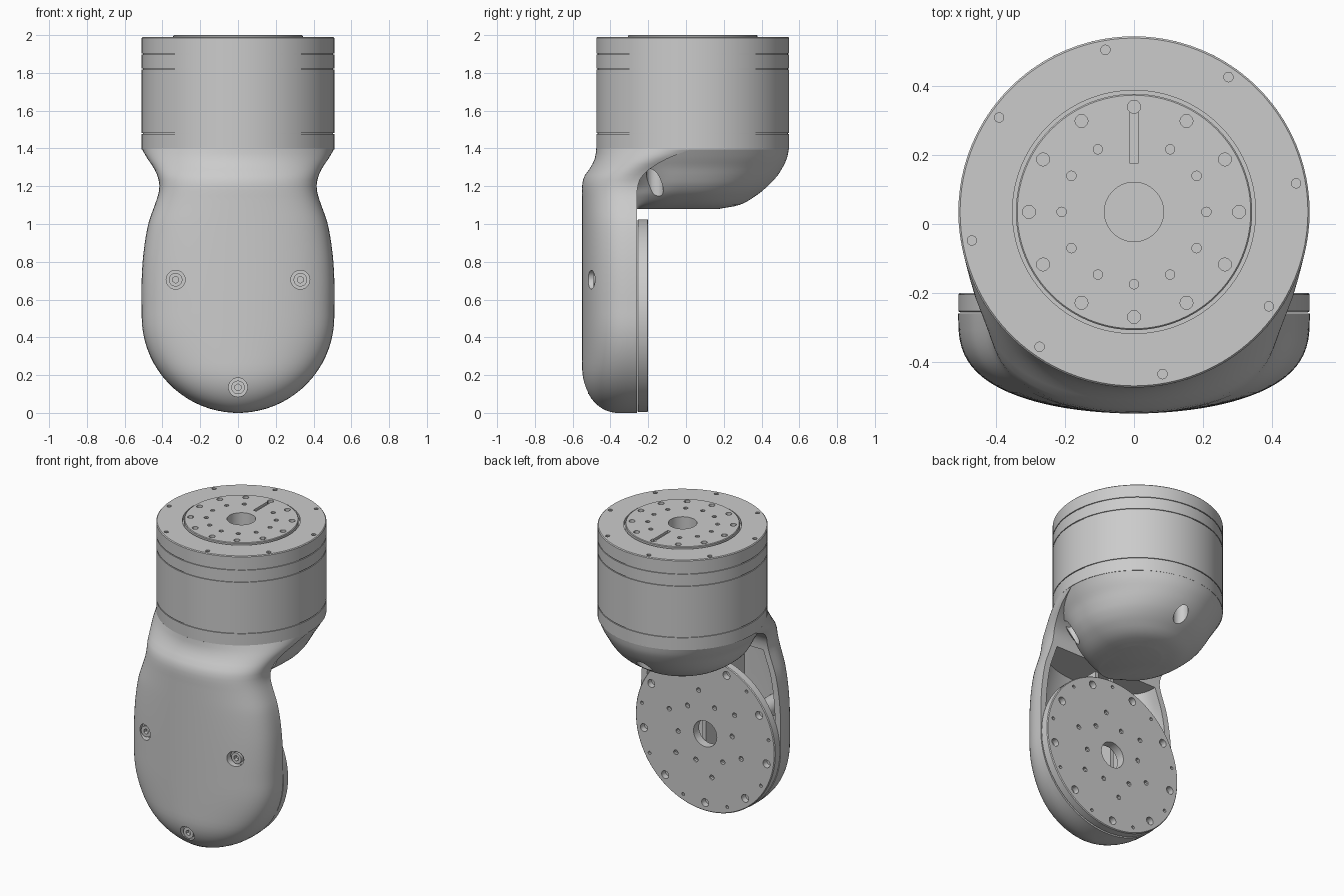
import bpy, bmesh
from math import sin, cos, pi, sqrt, radians
from mathutils import Matrix, Vector

if "Cube" in bpy.data.objects:
    bpy.data.objects.remove(bpy.data.objects["Cube"])

CY, R = 0.035, 0.51      # upper axis position (y), common radius
DZ = 0.515               # flange disc centre height


def curve(tbl, z, k):
    """Smooth (Hermite) lookup of column k in a table keyed by z."""
    if z <= tbl[0][0]:
        return tbl[0][k]
    if z >= tbl[-1][0]:
        return tbl[-1][k]
    i = max(j for j in range(len(tbl) - 1) if tbl[j][0] <= z)

    def slope(j):
        a, b = tbl[max(j - 1, 0)], tbl[min(j + 1, len(tbl) - 1)]
        return (b[k] - a[k]) / (b[0] - a[0])
    h = tbl[i + 1][0] - tbl[i][0]
    t = (z - tbl[i][0]) / h
    return ((2*t**3 - 3*t**2 + 1) * tbl[i][k] + (t**3 - 2*t**2 + t) * h * slope(i)
            + (3*t**2 - 2*t**3) * tbl[i + 1][k] + (t**3 - t**2) * h * slope(i + 1))


def to_object(bm, name):
    bmesh.ops.recalc_face_normals(bm, faces=bm.faces)
    me = bpy.data.meshes.new(name)
    bm.to_mesh(me)
    bm.free()
    ob = bpy.data.objects.new(name, me)
    bpy.context.collection.objects.link(ob)
    return ob


def loft(name, rings, caps=True):
    bm = bmesh.new()
    vs = [[bm.verts.new(p) for p in r] for r in rings]
    n = len(vs[0])
    for a, b in zip(vs, vs[1:]):
        for i in range(n):
            bm.faces.new((a[i], a[(i + 1) % n], b[(i + 1) % n], b[i]))
    if caps:
        bm.faces.new(vs[0])
        bm.faces.new(vs[-1])
    return to_object(bm, name)


def lathe(name, profile, mat, seg=96):
    """Revolve (radius, height) points about z, then place with mat."""
    rings = [[mat @ Vector((r * cos(2*pi*i/seg), r * sin(2*pi*i/seg), h)) for i in range(seg)]
             for r, h in profile]
    return loft(name, rings)


def pegs(name, items, mat):
    """Many cylinders in one mesh: (x, y, z0, z1, radius, sides)."""
    bm = bmesh.new()
    for x, y, z0, z1, r, s in items:
        bmesh.ops.create_cone(bm, cap_ends=True, segments=s, radius1=r, radius2=r, depth=z1 - z0,
                              matrix=mat @ Matrix.Translation((x, y, (z0 + z1) / 2)))
    return to_object(bm, name)


def cut(ob, cutter):
    cutter.hide_render = True
    m = ob.modifiers.new("cut", 'BOOLEAN')
    m.operation, m.solver, m.object = 'DIFFERENCE', 'EXACT', cutter
    bpy.context.view_layer.objects.active = ob
    bpy.ops.object.modifier_apply(modifier=m.name)
    bpy.data.objects.remove(cutter)


def circle(n, r, start, *rest):
    return [(r * cos(radians(start) + 2*pi*i/n), r * sin(radians(start) + 2*pi*i/n), *rest)
            for i in range(n)]


def box(name, lo, hi):
    bm = bmesh.new()
    bmesh.ops.create_cube(bm, size=1)
    for v in bm.verts:
        v.co = [l + (c + 0.5) * (h - l) for c, l, h in zip(v.co, lo, hi)]
    return to_object(bm, name)


# Front shell: stacked horizontal D-sections (z, half width, front y, back y, roundness)
SHELL = [(0.51, .51, -.55, -.26, 3), (0.7, .51, -.55, -.26, 3), (0.85, .50, -.55, -.26, 3),
         (1.0, .475, -.55, -.26, 3), (1.1, .441, -.55, -.26, 3), (1.15, .424, -.55, -.26, 3),
         (1.2, .416, -.55, -.255, 2.9), (1.25, .425, -.54, -.235, 2.7), (1.3, .448, -.505, -.18, 2.4),
         (1.35, .482, -.482, -.09, 2.1), (1.4, .51, -.475, .035, 2)]


def d_section(z, inset=0.0, back=None, n=48):
    w, front, bk, q = [curve(SHELL, z, k) for k in (1, 2, 3, 4)]
    if z < 0.51:
        w = sqrt(R*R - (z - 0.51)**2)
    if z < 0.25:
        front = -.36 - .19 * sqrt(1 - ((.25 - z) / .25)**2.2)
    bk = bk if back is None else back
    w, d = w - inset, bk - (front + inset)
    return [(w * cos(pi*i/n), bk - d * abs(sin(pi*i/n))**(2/q) if 0 < i < n else bk, z)
            for i in range(n + 1)]


zs = [0.51 - 0.51 * cos(pi/2 * (i + .6) / 18.6) for i in range(19)]
zs += [0.51 + 0.89 * i / 32 for i in range(1, 33)]
shell = loft("front_shell", [d_section(z) for z in zs])
cut(shell, loft("cavity", [d_section(0.05 + 1.1 * i / 30, 0.04, -0.24) for i in range(31)]))

# y-axis frame: local (x, y, z) -> world (x, -z, y)
TO_Y = Matrix.Rotation(radians(90), 4, 'X')
SCREWS = [(-.33, .705, .46), (.33, .705, .46), (0, .135, .49)]
cut(shell, pegs("bores", [(x, z, .43, .62, .05, 24) for x, z, d in SCREWS], TO_Y))
bosses = pegs("screw_bosses", [(x, z, .262, d, .06, 24) for x, z, d in SCREWS], TO_Y)
screws = pegs("front_screws", [(x, z, d - .01, d + .03, .036, 20) for x, z, d in SCREWS], TO_Y)
cut(screws, pegs("sockets", [(x, z, d + .005, d + .06, .018, 6) for x, z, d in SCREWS], TO_Y))
for x in (-.06, .06):
    box("inner_rib", (x - .012, -.52, .2), (x + .012, -.275, 1.1))

# Rounded elbow bowl under the upper housing (z, half width, back depth, front depth, squareness)
BOWL = [(1.08, .13, .14, .30, 4), (1.1, .24, .245, .30, 4), (1.15, .335, .335, .31, 3.5),
        (1.2, .388, .40, .32, 3), (1.25, .42, .445, .36, 2.6), (1.3, .447, .477, .42, 2.3),
        (1.35, .48, .5, .47, 2.1), (1.4, .51, .51, .51, 2)]


def bowl_section(z, n=80):
    w, b, f, q = [curve(BOWL, z, k) for k in (1, 2, 3, 4)]
    pts = []
    for i in range(n):
        c, s = cos(2*pi*i/n), sin(2*pi*i/n)
        pts.append((w * c, CY + (b * s if s >= 0 else -f * abs(s)**(2/q)), z))
    return pts


bowl = loft("elbow_bowl", [bowl_section(1.08 + .32 * (i / 24)**1.5) for i in range(25)])
UP = Matrix.Translation((0, CY, 0))
cut(bowl, pegs("bowl_bores", circle(3, .40, -30, 1.0, 1.32, .045, 24), UP))

# Upper housing with groove lines, stepped top and bore
g = .006
prof = [(.44, 1.395), (R, 1.395)]
for z in (1.48, 1.82, 1.90):
    prof += [(R, z - g/2), (R - g, z - g/2), (R - g, z + g/2), (R, z + g/2)]
prof += [(R, 1.985), (.505, 1.99), (.353, 1.99), (.353, 1.965), (.343, 1.965), (.343, 1.996),
         (.339, 2.0), (.086, 2.0), (.086, 1.85), (.01, 1.85)]
housing = lathe("upper_housing", prof, UP)
holes = circle(12, .305, 0, 1.95, 2.05, .019, 12)
holes += [h for i, h in enumerate(circle(12, .21, 0, 1.95, 2.05, .014, 10)) if i != 3]
holes += circle(8, .478, 10, 1.95, 2.05, .014, 10)
cut(housing, pegs("top_holes", holes, UP))
cut(housing, box("slot", (-.011, .175, 1.985), (.011, .335, 2.05)))

# Lower flange disc facing the back
ring = [(.085, .2), (.505, .2), (R, .205), (R, .253), (.505, .257), (.085, .257), (.085, .2)]
AT = TO_Y @ Matrix.Translation((0, DZ, 0))
disc = lathe("flange_disc", ring[:-1], AT @ Matrix.Identity(4))
cut(disc, pegs("disc_bore", [(0, DZ, .1, .4, .085, 48)], TO_Y))
holes = circle(9, .455, -90, .15, .24, .026, 14) + circle(9, .47, -70, .15, .23, .011, 8)
holes += circle(6, .28, 20, .15, .23, .016, 10) + circle(6, .2, -10, .15, .23, .016, 10)
cut(disc, pegs("disc_holes", holes, AT))

# Smooth shading with crisp edges
bpy.ops.object.select_all(action='DESELECT')
for ob in bpy.context.scene.objects:
    ob.select_set(True)
    bpy.context.view_layer.objects.active = ob
bpy.ops.object.shade_smooth_by_angle(angle=radians(30))
